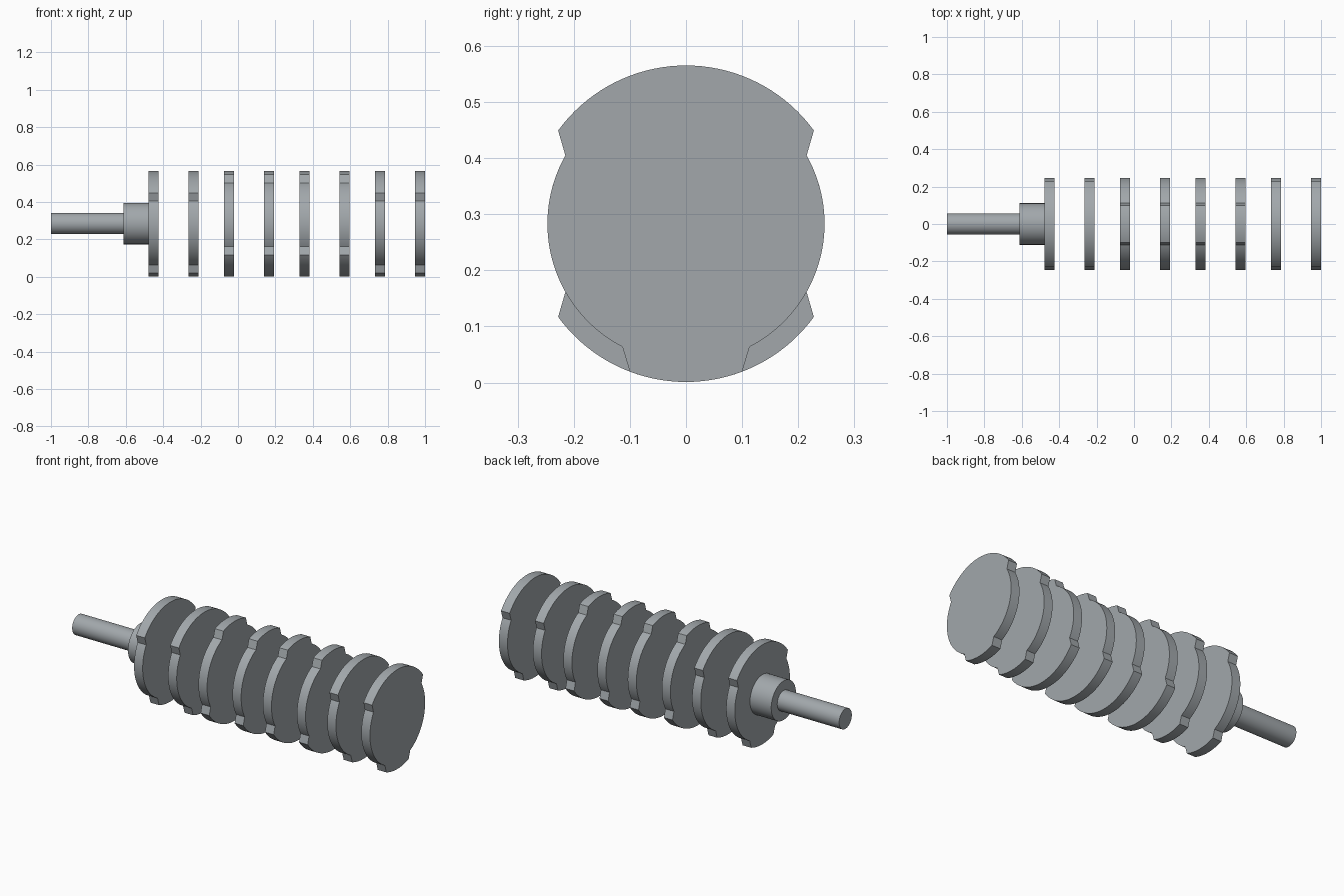
import bpy, bmesh, math
from mathutils import Matrix

if "Cube" in bpy.data.objects:
    bpy.data.objects.remove(bpy.data.objects["Cube"])

CENTER_Z = 0.283
R_LOBE, R_BODY = 0.282, 0.247      # lobe tip and disc body radii
THICK = 0.054

steel = bpy.data.materials.new("steel grey")
steel.diffuse_color = (0.36, 0.39, 0.41, 1)
steel.use_nodes = True
steel.node_tree.nodes["Principled BSDF"].inputs["Base Color"].default_value = steel.diffuse_color


def finish(name, bm):
    bmesh.ops.recalc_face_normals(bm, faces=bm.faces)
    mesh = bpy.data.meshes.new(name)
    bm.to_mesh(mesh)
    bm.free()
    mesh.materials.append(steel)
    ob = bpy.data.objects.new(name, mesh)
    bpy.context.collection.objects.link(ob)
    bpy.ops.object.select_all(action='DESELECT')
    ob.select_set(True)
    bpy.context.view_layer.objects.active = ob
    bpy.ops.object.shade_smooth_by_angle(angle=math.radians(20))
    return ob


def arc(radius, start, end, steps):
    """Points (y, z), angles in degrees measured from straight up."""
    pts = []
    for i in range(steps + 1):
        a = math.radians(start + (end - start) * i / steps)
        pts.append((radius * math.sin(a), radius * math.cos(a)))
    return pts


def cam_disc(name, x, flip):
    # wide lobe above, narrow lobe below, sloped shoulders between
    profile = (arc(R_LOBE, -53.9, 53.9, 36) + arc(R_BODY, 60.5, 152.7, 30)
               + arc(R_LOBE, 159.2, 200.8, 14) + arc(R_BODY, 207.3, 299.5, 30))
    s = -1 if flip else 1
    bm = bmesh.new()
    face = bm.faces.new([bm.verts.new((x, y, CENTER_Z + s * z)) for y, z in profile])
    ext = bmesh.ops.extrude_face_region(bm, geom=[face], use_keep_orig=True)
    moved = [v for v in ext["geom"] if isinstance(v, bmesh.types.BMVert)]
    bmesh.ops.translate(bm, verts=moved, vec=(THICK, 0, 0))
    return finish(name, bm)


def rod(name, x0, x1, radius):
    bm = bmesh.new()
    place = Matrix.Translation(((x0 + x1) / 2, 0, CENTER_Z + 0.002)) @ Matrix.Rotation(math.pi / 2, 4, 'Y')
    bmesh.ops.create_cone(bm, cap_ends=True, segments=64, radius1=radius,
                          radius2=radius, depth=x1 - x0, matrix=place)
    return finish(name, bm)


# drive shaft and collar
rod("shaft", -1.0, -0.612, 0.057)
rod("collar", -0.612, -0.479, 0.111)

# row of separate discs, the four middle ones turned upside down
x = -0.479
for i in range(8):
    cam_disc(f"cam_disc_{i + 1}", x, 2 <= i <= 5)
    x += 0.2135 if i % 2 == 0 else 0.1905
